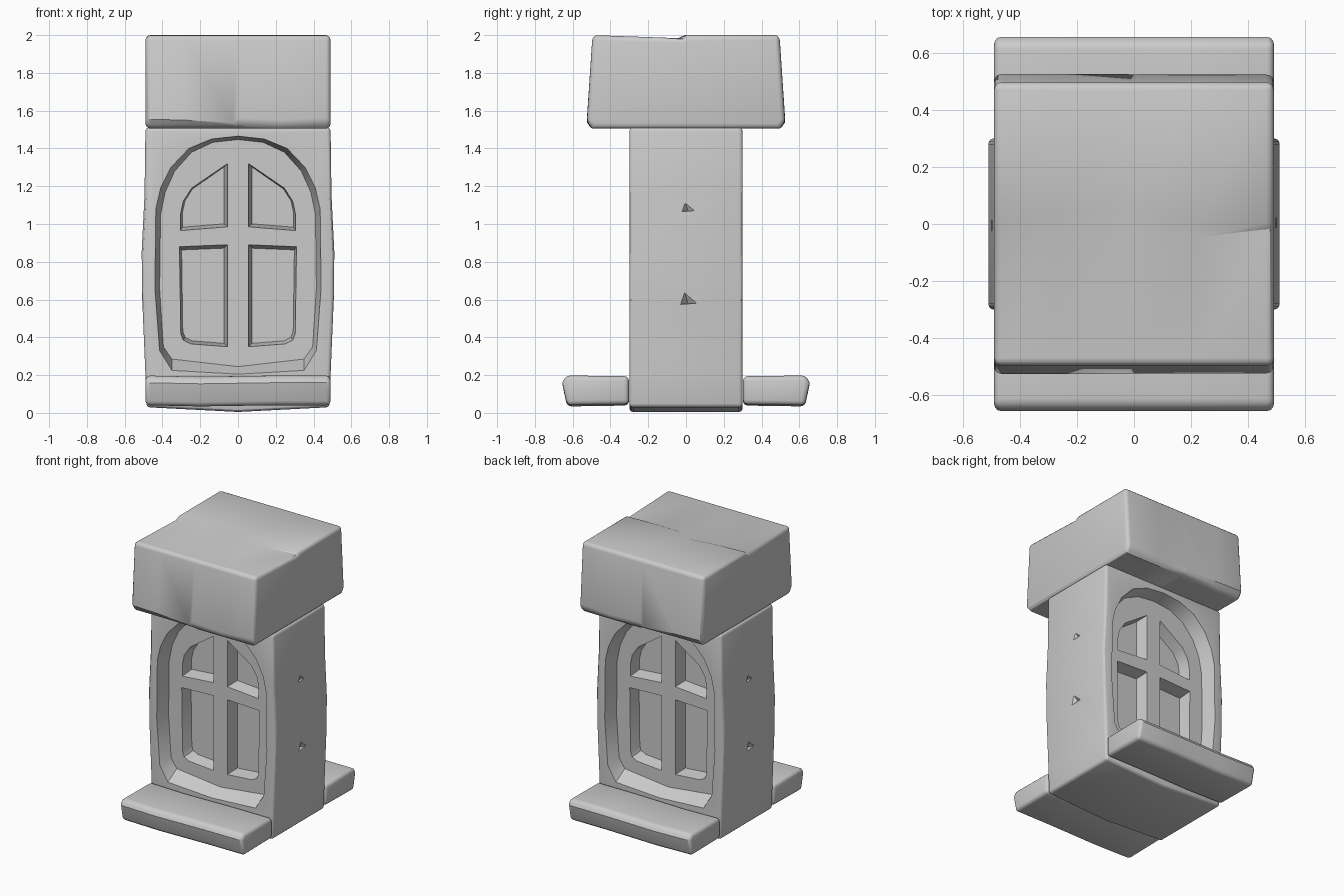
import bpy, bmesh, math
from mathutils import Vector

if "Cube" in bpy.data.objects:
    bpy.data.objects.remove(bpy.data.objects["Cube"])


def loft(name, rings):
    """Closed solid through a list of equal-length point rings."""
    bm = bmesh.new()
    vs = [[bm.verts.new(p) for p in r] for r in rings]
    n = len(vs[0])
    for a, b in zip(vs, vs[1:]):
        for i in range(n):
            j = (i + 1) % n
            bm.faces.new((a[i], a[j], b[j], b[i]))
    bm.faces.new(vs[0])
    bm.faces.new(vs[-1])
    bmesh.ops.recalc_face_normals(bm, faces=bm.faces)
    me = bpy.data.meshes.new(name)
    bm.to_mesh(me)
    bm.free()
    ob = bpy.data.objects.new(name, me)
    bpy.context.collection.objects.link(ob)
    return ob


def bake(ob):
    """Apply all modifiers."""
    dg = bpy.context.evaluated_depsgraph_get()
    me = bpy.data.meshes.new_from_object(ob.evaluated_get(dg))
    ob.modifiers.clear()
    ob.data = me


def soften(ob, width, limit=50):
    m = ob.modifiers.new("bevel", 'BEVEL')
    m.width, m.segments = width, 3
    m.limit_method, m.angle_limit = 'ANGLE', math.radians(limit)
    m.use_clamp_overlap = False
    bake(ob)


def smooth(ob):
    bpy.ops.object.select_all(action='DESELECT')
    ob.select_set(True)
    bpy.context.view_layer.objects.active = ob
    bpy.ops.object.shade_smooth_by_angle(angle=math.radians(30))


def mirrored(half):
    """Close a right-half outline (top to bottom centre) across x = 0."""
    return half + [(-x, z) for x, z in reversed(half) if x > 0]


# wall block: slightly bulging sides, shallow V underneath
wall = mirrored([(0, 1.51), (0.49, 1.51), (0.495, 1.15), (0.51, 0.85),
                 (0.507, 0.6), (0.49, 0.2), (0.485, 0.03), (0, 0.005)])
body = loft("window_wall", [[(x, y, z) for x, z in wall] for y in (-0.3, 0.3)])
soften(body, 0.02)

# cutters for the arched recess and four panes, on both faces
arch_outer = mirrored([(0, 1.465), (0.14, 1.45), (0.26, 1.40), (0.355, 1.30),
                       (0.41, 1.19), (0.435, 1.08), (0.44, 0.66),
                       (0.415, 0.33), (0.35, 0.225), (0, 0.205)])
arch_inner = mirrored([(0, 1.447), (0.133, 1.432), (0.245, 1.38), (0.335, 1.28),
                       (0.385, 1.17), (0.41, 1.05), (0.415, 0.66),
                       (0.395, 0.35), (0.35, 0.285), (0, 0.245)])
pane_top = [(0.055, 1.32), (0.245, 1.19), (0.29, 1.12), (0.305, 1.05),
            (0.305, 0.965), (0.055, 0.985)]
pane_low = [(0.055, 0.89), (0.31, 0.88), (0.303, 0.42), (0.29, 0.385),
            (0.25, 0.365), (0.055, 0.35)]


def shrink(pts, d):
    cx = sum(p[0] for p in pts) / len(pts)
    cz = (min(p[1] for p in pts) + max(p[1] for p in pts)) / 2
    w = max(abs(p[0] - cx) for p in pts)
    h = max(abs(p[1] - cz) for p in pts)
    return [(cx + (x - cx) * (1 - d / w), cz + (z - cz) * (1 - d / h)) for x, z in pts]


cutters = []
for s in (1, -1):
    place = lambda pts, y: [(s * x, s * y, z) for x, z in pts]
    cutters.append(loft("recess_cutter", [place(arch_outer, -0.33),
                                          place(arch_outer, -0.30),
                                          place(arch_inner, -0.20)]))
    for pane in (pane_top, pane_low):
        for m in (1, -1):
            p = [(m * x, z) for x, z in pane]
            cutters.append(loft("pane_cutter", [place(p, -0.24), place(p, -0.20),
                                                place(shrink(p, 0.018), -0.11)]))
    # small chips in the side faces
    for z in (1.06, 0.57):
        tri = [(-0.05, z), (0.09, z + 0.01), (-0.015, z + 0.1)]
        tip = Vector((0.475, 0.0, z + 0.01))
        cutters.append(loft("chip_cutter", [
            [(s * 0.53, s * y, h) for y, h in tri],
            [(s * (tip.x + 0.001 * i), s * (0.004 * i), tip.z + 0.006 * (i == 2))
             for i in range(3)]]))

for c in cutters:
    m = body.modifiers.new("cut", 'BOOLEAN')
    m.operation, m.object, m.solver = 'DIFFERENCE', c, 'EXACT'
    c.hide_render = True
bake(body)
for c in cutters:
    bpy.data.objects.remove(c)
smooth(body)

# capstone: cross-sections along x carrying the stepped crack and worn lower edge
# (x, crack low y, crack high y, lower edge z)
slices = [(-0.49, -0.02, 0.01, 1.555), (-0.28, -0.025, 0.025, 1.55),
          (0, -0.03, 0.065, 1.535), (0.23, -0.045, -0.005, 1.525),
          (0.49, -0.015, 0.004, 1.54)]
cap = loft("capstone", [[(x, y, z) for y, z in (
    (-0.495, 2.0), (lo, 1.983), (hi, 2.0), (0.495, 2.0),
    (0.525, edge), (0.495, 1.505), (-0.495, 1.505), (-0.525, edge))]
    for x, lo, hi, edge in slices])
soften(cap, 0.026)
smooth(cap)

# sills in front and behind
profile = [(-0.655, 0.16), (-0.635, 0.198), (-0.302, 0.194),
           (-0.302, 0.045), (-0.63, 0.04)]
for name, s in (("front_sill", 1), ("back_sill", -1)):
    sill = loft(name, [[(x, s * y, z - dz) for y, z in profile]
                       for x, dz in ((-0.49, 0), (-0.2, 0.006), (0.2, 0), (0.49, 0))])
    soften(sill, 0.024)
    smooth(sill)
